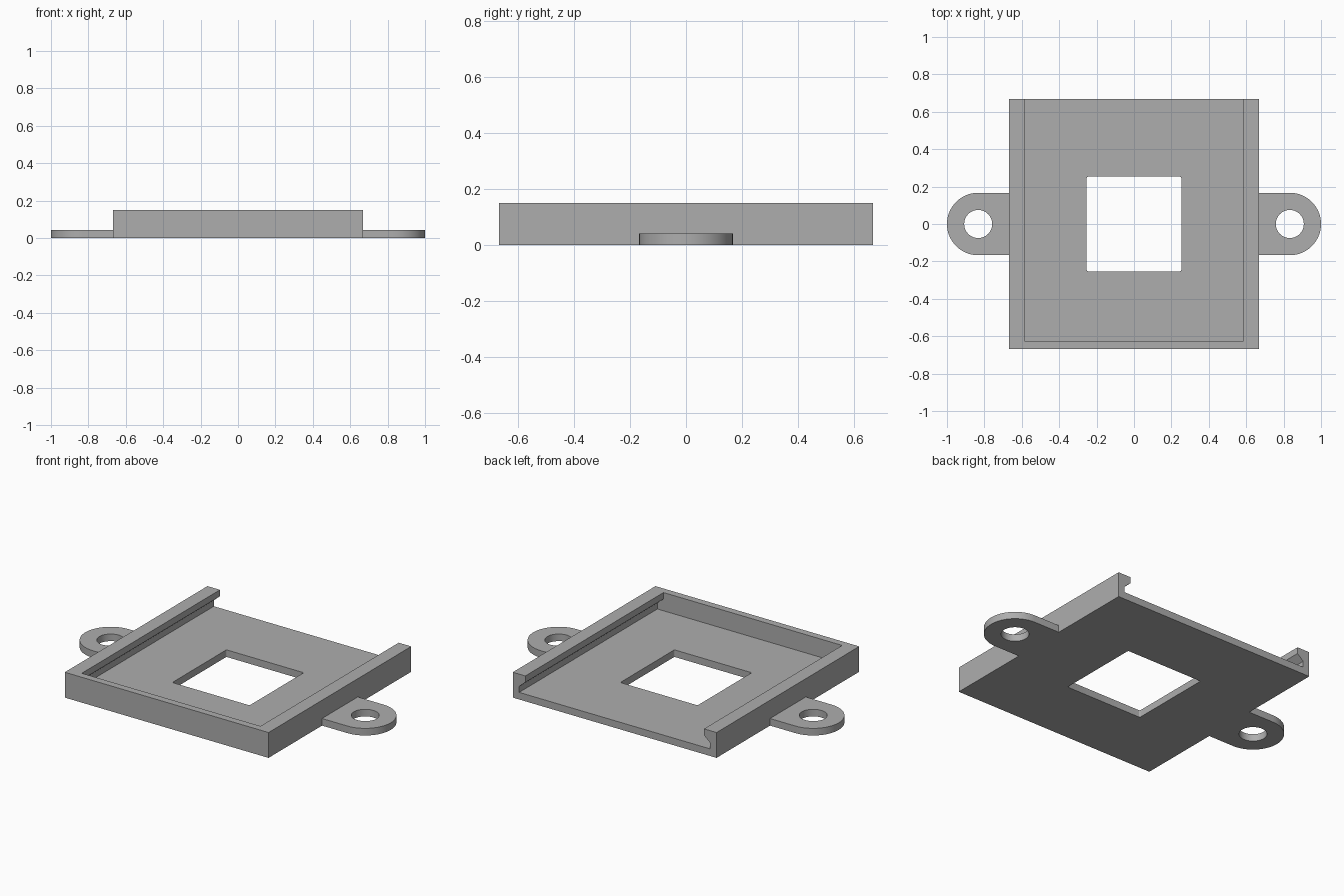
import bpy
import bmesh
import math
from mathutils import Vector

default = bpy.data.objects.get("Cube")
if default:
    bpy.data.objects.remove(default, do_unlink=True)

HALF = 0.667      # half width of the square tray
HEIGHT = 0.15
FLOOR = 0.042     # floor and tab thickness
WALL = 0.042
LIP = 0.585       # inner edge of the rail lips
TAB_R = 0.167

grey = bpy.data.materials.new("plain grey")
grey.use_nodes = True
colour = (0.42, 0.42, 0.42, 1)
grey.diffuse_color = colour
grey.node_tree.nodes["Principled BSDF"].inputs["Base Color"].default_value = colour


def prism(name, points, offset):
    """Extrude a closed outline along the offset vector."""
    bm = bmesh.new()
    face = bm.faces.new([bm.verts.new(p) for p in points])
    ext = bmesh.ops.extrude_face_region(bm, geom=[face])
    verts = [v for v in ext["geom"] if isinstance(v, bmesh.types.BMVert)]
    bmesh.ops.translate(bm, verts=verts, vec=Vector(offset))
    bmesh.ops.recalc_face_normals(bm, faces=bm.faces)
    mesh = bpy.data.meshes.new(name)
    bm.to_mesh(mesh)
    bm.free()
    mesh.materials.append(grey)
    obj = bpy.data.objects.new(name, mesh)
    bpy.context.collection.objects.link(obj)
    return obj


def arc(cx, cy, r, start, end, steps, z):
    angles = [math.radians(start + (end - start) * i / steps) for i in range(steps + 1)]
    return [(cx + r * math.cos(a), cy + r * math.sin(a), z) for a in angles]


def rounded_square(half, r, z):
    points = []
    for i, (sx, sy) in enumerate([(1, 1), (-1, 1), (-1, -1), (1, -1)]):
        points += arc(sx * (half - r), sy * (half - r), r, 90 * i, 90 * i + 90, 4, z)
    return points


def cut(target, cutter):
    cutter.hide_render = True
    mod = target.modifiers.new("cut", "BOOLEAN")
    mod.operation = "DIFFERENCE"
    mod.solver = "EXACT"
    mod.object = cutter
    bpy.context.view_layer.objects.active = target
    bpy.ops.object.modifier_apply(modifier=mod.name)
    bpy.data.objects.remove(cutter, do_unlink=True)


def smooth(obj):
    bpy.ops.object.select_all(action="DESELECT")
    obj.select_set(True)
    bpy.context.view_layer.objects.active = obj
    bpy.ops.object.shade_smooth_by_angle(angle=math.radians(30))


# Tray: a square block with an undercut slot open at the back
base = [(sx * HALF, sy * HALF, 0) for sx, sy in [(-1, -1), (1, -1), (1, 1), (-1, 1)]]
tray = prism("tray", base, (0, 0, HEIGHT))

side = [(HALF - WALL, FLOOR), (HALF - WALL, 0.078), (LIP, 0.112), (LIP, HEIGHT + 0.1)]
slot = [(x, z) for x, z in side] + [(-x, z) for x, z in reversed(side)]
front = -HALF + WALL
cut(tray, prism("slot_cutter", [(x, front, z) for x, z in slot], (0, 2 * HALF, 0)))

# Square window through the floor
cut(tray, prism("window_cutter", rounded_square(0.253, 0.008, -0.1), (0, 0, 0.3)))
smooth(tray)

# Mounting tabs with round ends and screw holes
for name, s in (("left_tab", 1), ("right_tab", -1)):
    cx = s * (1 - TAB_R)
    turn = 0 if s > 0 else 180
    outline = arc(cx, 0, TAB_R, turn - 90, turn + 90, 32, 0)
    outline += [(s * HALF, s * TAB_R, 0), (s * HALF, -s * TAB_R, 0)]
    tab = prism(name, outline, (0, 0, FLOOR))
    hole = arc(cx, 0, 0.075, 0, 360, 48, -0.1)[:-1]
    cut(tab, prism("hole_cutter", hole, (0, 0, 0.3)))
    smooth(tab)
